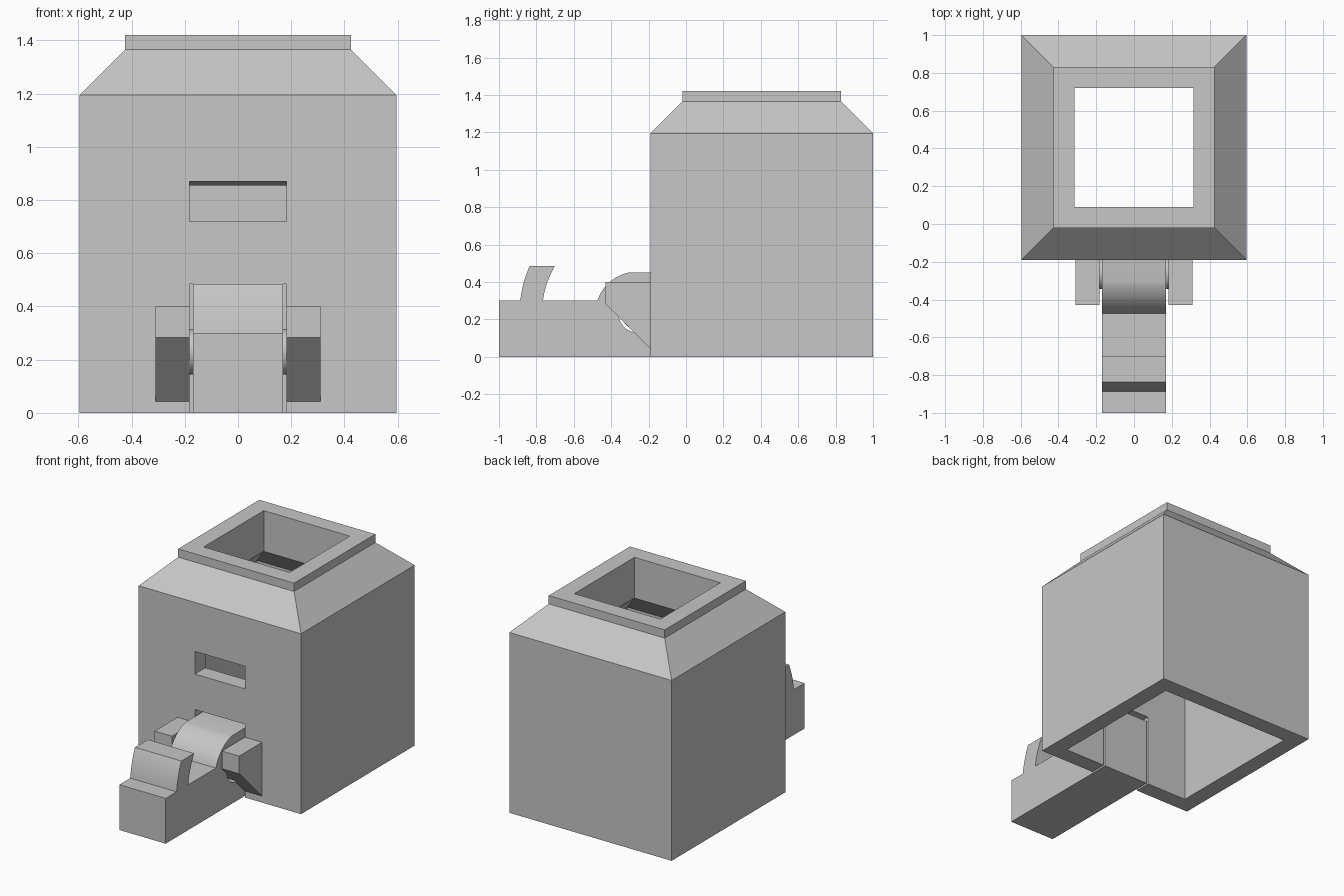
import bpy, bmesh, math

if "Cube" in bpy.data.objects:
    bpy.data.objects.remove(bpy.data.objects["Cube"])

CY = 0.405                 # centre of the box along y
PIVOT = (-0.26, 0.23)      # hinge axis (y, z)

grey = bpy.data.materials.new("plain_grey")
grey.diffuse_color = (0.57, 0.57, 0.57, 1)
grey.use_nodes = True
grey.node_tree.nodes["Principled BSDF"].inputs["Base Color"].default_value = grey.diffuse_color


def finish(name, bm):
    bmesh.ops.recalc_face_normals(bm, faces=bm.faces)
    me = bpy.data.meshes.new(name)
    bm.to_mesh(me)
    bm.free()
    me.materials.append(grey)
    ob = bpy.data.objects.new(name, me)
    bpy.context.collection.objects.link(ob)
    return ob


def extrude_x(name, profile, x0, x1):
    """Solid from a (y, z) outline swept along x."""
    bm = bmesh.new()
    face = bm.faces.new([bm.verts.new((x0, y, z)) for y, z in profile])
    new = bmesh.ops.extrude_face_region(bm, geom=[face])["geom"]
    verts = [v for v in new if isinstance(v, bmesh.types.BMVert)]
    bmesh.ops.translate(bm, verts=verts, vec=(x1 - x0, 0, 0))
    return finish(name, bm)


def arc(r, a0, a1, n):
    """Points around the hinge axis, angles in radians."""
    return [(PIVOT[0] + r * math.cos(a0 + (a1 - a0) * i / n),
             PIVOT[1] + r * math.sin(a0 + (a1 - a0) * i / n)) for i in range(n + 1)]


def angle_at(r, z):
    """Angle on the front side of the hinge circle at height z."""
    return math.pi - math.asin((z - PIVOT[1]) / r)


def circle(r, n=48):
    return arc(r, 0, 2 * math.pi, n)[:-1]


def cut(ob, cutter):
    cutter.hide_render = True
    mod = ob.modifiers.new("cut", 'BOOLEAN')
    mod.operation, mod.solver, mod.object = 'DIFFERENCE', 'EXACT', cutter
    bpy.context.view_layer.objects.active = ob
    bpy.ops.object.modifier_apply(modifier=mod.name)
    bpy.data.objects.remove(cutter)


def smooth(ob):
    bpy.ops.object.select_all(action='DESELECT')
    ob.select_set(True)
    bpy.context.view_layer.objects.active = ob
    bpy.ops.object.shade_smooth_by_angle(angle=math.radians(30))


# hollow box: square rings up the outside, over the rim and down the inside
rings = [(0.595, 0), (0.595, 1.195), (0.425, 1.365), (0.425, 1.42),
         (0.315, 1.42), (0.315, 1.15), (0.485, 0.98), (0.485, 0)]
bm = bmesh.new()
loops = [[bm.verts.new((sx * h, CY + sy * h, z))
          for sx, sy in ((-1, -1), (1, -1), (1, 1), (-1, 1))] for h, z in rings]
for a, b in zip(loops, loops[1:] + loops[:1]):
    for i in range(4):
        j = (i + 1) % 4
        bm.faces.new((a[i], a[j], b[j], b[i]))
box = finish("hollow_box", bm)

# lower opening for the lever, upper slot with a slightly sloping ceiling
cut(box, extrude_x("lower_cutter", [(-0.4, -0.1), (0.1, -0.1), (0.1, 0.485), (-0.4, 0.485)],
                   -0.183, 0.183))
cut(box, extrude_x("upper_cutter", [(-0.19 - 0.11, 0.72), (0.03, 0.72), (0.03, 0.84),
                                    (-0.19 - 0.11, 0.885)], -0.183, 0.183))

# lever: flat arm with a curved hook and a rounded hinge end
hook_out = arc(0.63, angle_at(0.63, 0.30), angle_at(0.63, 0.485), 8)
hook_in = arc(0.51, angle_at(0.51, 0.485), angle_at(0.51, 0.30), 8)
knuckle = arc(0.225, angle_at(0.225, 0.30), angle_at(0.225, 0.45), 14)
outline = ([(-1, 0), (-1, 0.30)] + hook_out + hook_in + knuckle
           + [(-0.08, 0.45), (-0.08, 0)])
lever = extrude_x("lever", outline, -0.17, 0.17)
cut(lever, extrude_x("hole_cutter", circle(0.1), -0.3, 0.3))
smooth(lever)

# hinge brackets on both sides and the rod between them
for side, s in (("left", -1), ("right", 1)):
    extrude_x(side + "_bracket", [(-0.19, 0.40), (-0.43, 0.40), (-0.43, 0.283), (-0.19, 0.043)],
              s * 0.183, s * 0.31)
smooth(extrude_x("hinge_rod", circle(0.085), -0.183, 0.183))
